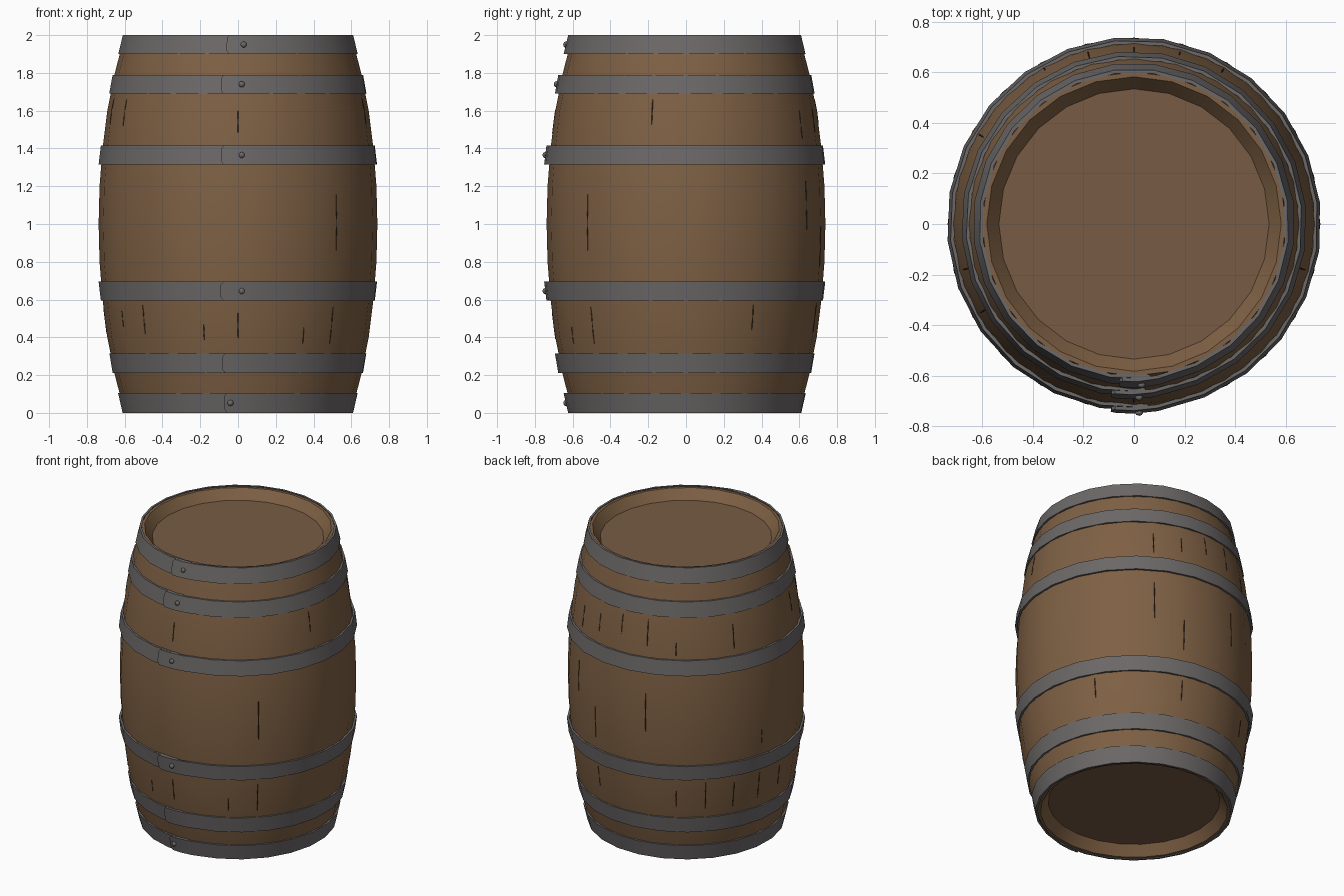
import bpy, bmesh, math, random
from math import sin, cos, pi
from mathutils import Vector

if "Cube" in bpy.data.objects:
    bpy.data.objects.remove(bpy.data.objects["Cube"])

random.seed(4)
SIDES = 24


def material(name, rgb):
    m = bpy.data.materials.new(name)
    m.diffuse_color = (*rgb, 1)
    m.use_nodes = True
    m.node_tree.nodes["Principled BSDF"].inputs["Base Color"].default_value = m.diffuse_color
    return m


WOOD = material("oak brown", (0.210, 0.118, 0.058))
HEAD = material("head brown", (0.185, 0.104, 0.058))
IRON = material("iron grey", (0.150, 0.138, 0.138))
DARK = material("crack brown", (0.050, 0.028, 0.015))


def finish(name, bm, mat, angle=35):
    bmesh.ops.recalc_face_normals(bm, faces=bm.faces)
    me = bpy.data.meshes.new(name)
    bm.to_mesh(me)
    bm.free()
    ob = bpy.data.objects.new(name, me)
    bpy.context.collection.objects.link(ob)
    me.materials.append(mat)
    bpy.ops.object.select_all(action='DESELECT')
    ob.select_set(True)
    bpy.context.view_layer.objects.active = ob
    if angle:
        bpy.ops.object.shade_smooth_by_angle(angle=math.radians(angle))
    return ob


# Outer stave profile, mirrored about mid height
HALF = [(0.0, 0.738), (0.2, 0.733), (0.4, 0.717), (0.6, 0.692),
        (0.8, 0.652), (0.9, 0.626), (0.995, 0.602)]


def body_radius(z):
    d = abs(z - 1)
    for (a, ra), (b, rb) in zip(HALF, HALF[1:]):
        if d <= b:
            return ra + (rb - ra) * (d - a) / (b - a)
    return HALF[-1][1]


def lathe(profile, sides):
    bm = bmesh.new()
    rings = [[bm.verts.new((r * cos(2 * pi * i / sides), r * sin(2 * pi * i / sides), z))
              for i in range(sides)] for r, z in profile]
    for a, b in zip(rings, rings[1:]):
        for i in range(sides):
            j = (i + 1) % sides
            bm.faces.new((a[i], a[j], b[j], b[i]))
    return bm


# Stave shell: outer bulge plus the recessed chimes at both ends
outer = [(r, 1 - d) for d, r in reversed(HALF)] + [(r, 1 + d) for d, r in HALF[1:]]
profile = [(0.535, 0.07), (0.583, 0.005)] + outer + [(0.583, 1.995), (0.535, 1.93)]
finish("staves", lathe(profile, SIDES), WOOD)

# Flat heads
for name, z in (("bottom_head", 0.07), ("top_head", 1.93)):
    bm = bmesh.new()
    bmesh.ops.create_circle(bm, cap_ends=True, segments=SIDES, radius=0.545)
    ext = bmesh.ops.extrude_face_region(bm, geom=bm.faces[:])
    bmesh.ops.translate(bm, vec=(0, 0, 0.02), verts=[v for v in ext["geom"] if isinstance(v, bmesh.types.BMVert)])
    bmesh.ops.translate(bm, vec=(0, 0, z if z < 1 else z - 0.02), verts=bm.verts)
    finish(name, bm, HEAD, 0)


# Iron hoop: one strip whose rounded starting end laps over its tail
def hoop(name, z0, z1, r0, r1, x_end):
    bm = bmesh.new()
    thick, lap = 0.014, 0.010
    start = -pi / 2 + math.asin(x_end / r0)
    angles = [0, 0.02, 0.12, 0.25] + [0.25 + (2 * pi - 0.05) * k / SIDES for k in range(1, SIDES + 1)]
    sections = []
    for n, t in enumerate(angles):
        lift = lap * max(0, 1 - max(0, t - 0.12) / 0.3)
        clip = 0.18 if n == 0 else 0
        ring = []
        for f, inset in ((clip, thick), (1 - clip, thick), (1 - clip, 0), (clip, 0)):
            r = r0 + (r1 - r0) * f + lift - inset
            a = start + t
            ring.append(bm.verts.new((r * cos(a), r * sin(a), z0 + (z1 - z0) * f)))
        sections.append(ring)
    for a, b in zip(sections, sections[1:]):
        for i in range(4):
            j = (i + 1) % 4
            bm.faces.new((a[i], a[j], b[j], b[i]))
    bm.faces.new(sections[0])
    bm.faces.new(sections[-1])
    finish(name, bm, IRON)


def rivet(name, x, z, r):
    bm = bmesh.new()
    bmesh.ops.create_uvsphere(bm, u_segments=8, v_segments=6, radius=0.016)
    for v in bm.verts:
        v.co = Vector((v.co.x + x, v.co.y * 0.8 - math.sqrt(r * r - x * x), v.co.z + z))
    finish(name, bm, IRON, 50)


# name, bottom z, top z, bottom radius, top radius, lap end x, rivet x
HOOPS = [("top_hoop", 1.90, 2.00, 0.638, 0.614, -0.06, 0.03),
         ("upper_hoop", 1.69, 1.79, 0.684, 0.666, -0.09, 0.02),
         ("upper_belly_hoop", 1.315, 1.415, 0.741, 0.729, -0.09, 0.02),
         ("lower_belly_hoop", 0.595, 0.695, 0.729, 0.741, -0.09, 0.02),
         ("lower_hoop", 0.21, 0.315, 0.666, 0.684, -0.08, None),
         ("bottom_hoop", 0.0, 0.105, 0.614, 0.638, -0.07, -0.04)]
for name, z0, z1, r0, r1, xe, xr in HOOPS:
    hoop(name, z0, z1, r0, r1, xe)
    if xr is not None:
        rivet(name + "_rivet", xr, (z0 + z1) / 2, (r0 + r1) / 2 + 0.012)

# Thin cracks along some stave joints, following the bulge
bm = bmesh.new()
for k in range(SIDES):
    for low, high in ((0.35, 0.57), (0.75, 1.28), (1.43, 1.66)):
        if random.random() < 0.55:
            continue
        za = random.uniform(low, (low + high) / 2)
        zb = min(high, za + random.uniform(0.08, 0.3))
        a = 2 * pi * k / SIDES
        rows = []
        for s in range(5):
            z = za + (zb - za) * s / 4
            w = 0.0035 * sin(pi * (0.1 + 0.8 * s / 4))
            r = body_radius(z)
            rows.append([bm.verts.new(((r + e) * cos(a + d / r), (r + e) * sin(a + d / r), z))
                         for d, e in ((-w, 0), (0, 0.002), (w, 0))])
        for p, q in zip(rows, rows[1:]):
            for i in (0, 1):
                bm.faces.new((p[i], p[i + 1], q[i + 1], q[i]))
finish("stave_cracks", bm, DARK)
